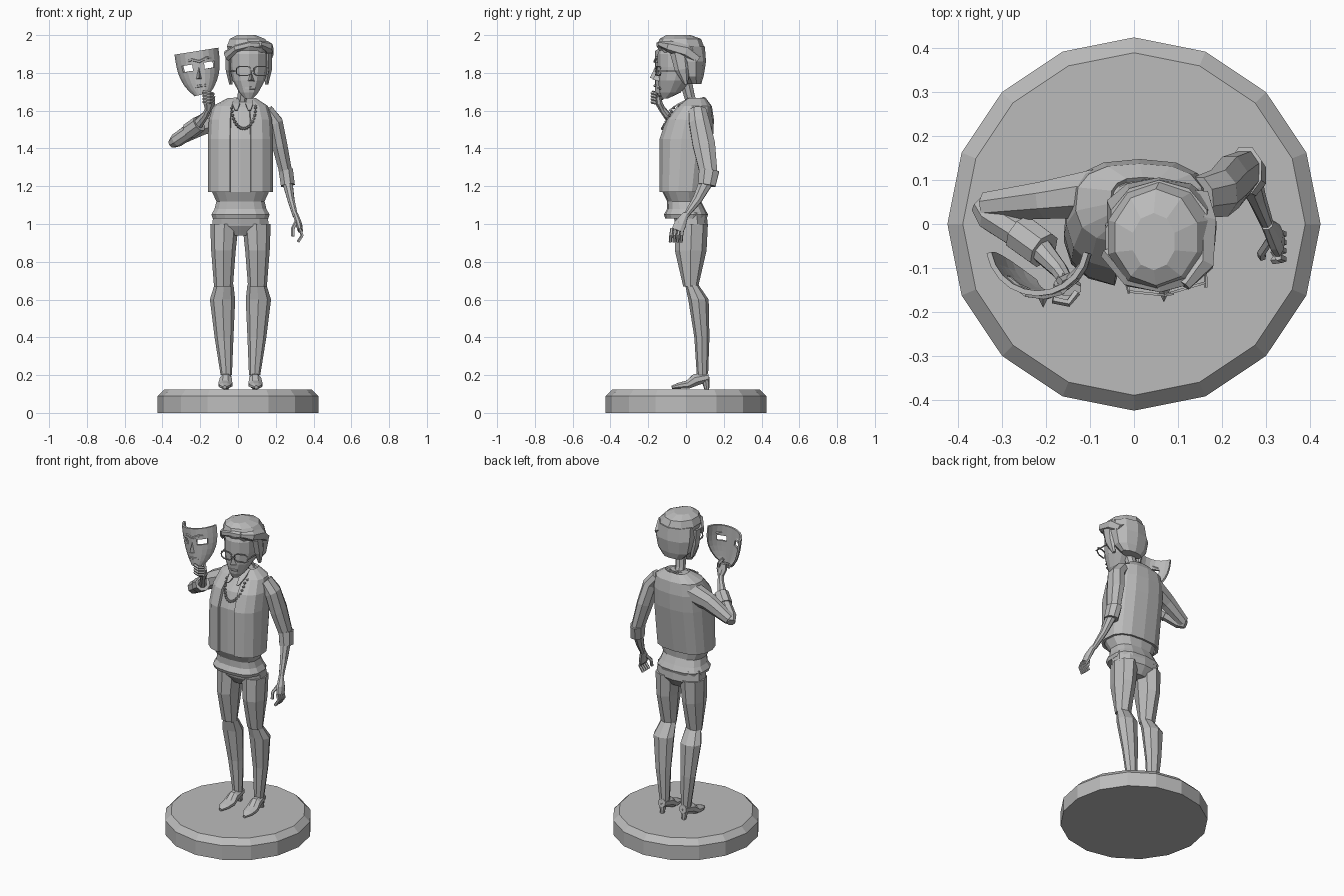
import bpy
import bmesh
from math import sin, cos, pi, copysign
from mathutils import Vector

if "Cube" in bpy.data.objects:
    bpy.data.objects.remove(bpy.data.objects["Cube"], do_unlink=True)

GREY = (.5, .5, .5, 1)
clay = bpy.data.materials.new("grey_clay")
clay.use_nodes = True
clay.diffuse_color = GREY
clay.node_tree.nodes["Principled BSDF"].inputs["Base Color"].default_value = GREY

SIDES = (("left", 1), ("right", -1))


def finish(name, bm, thickness=0):
    """Turn the bmesh into a named object, optionally thickened into a shell."""
    bmesh.ops.recalc_face_normals(bm, faces=bm.faces)
    mesh = bpy.data.meshes.new(name)
    bm.to_mesh(mesh)
    bm.free()
    mesh.materials.append(clay)
    obj = bpy.data.objects.new(name, mesh)
    bpy.context.collection.objects.link(obj)
    if thickness:
        shell = obj.modifiers.new("thickness", "SOLIDIFY")
        shell.thickness = thickness
        shell.offset = 0


def skin(name, rings, closed=True, thickness=0, holes=()):
    """Bridge rows of points; closed rows are capped, open rows form a sheet."""
    bm = bmesh.new()
    rows = [[bm.verts.new(point) for point in ring] for ring in rings]
    count = len(rows[0])
    for r, (low, high) in enumerate(zip(rows, rows[1:])):
        for i in range(count if closed else count - 1):
            if (r, i) not in holes:
                j = (i + 1) % count
                bm.faces.new((low[i], low[j], high[j], high[i]))
    if closed:
        bm.faces.new(rows[0])
        bm.faces.new(rows[-1])
    finish(name, bm, thickness)


def boxy(value, exponent):
    return copysign(abs(value) ** exponent, value)


def level(x, y, z, width, depth, sides=10, box=1, gap=0):
    """Horizontal ring starting at the front; a gap leaves the front open."""
    steps = sides + 1 if gap else sides
    angles = [gap + 2 * (pi - gap) * i / sides for i in range(steps)]
    return [Vector((x + width * boxy(sin(a), box), y - depth * boxy(cos(a), box), z)) for a in angles]


def loft(name, levels, **style):
    skin(name, [level(*row, **style) for row in levels])


def tube(name, stations, sides=8):
    """Sweep an ellipse along stations of x, y, z, half width and optional half depth."""
    points = [Vector(station[:3]) for station in stations]
    whole = (points[-1] - points[0]).normalized()
    guide = Vector((0, 1, 0)) if abs(whole.z) > .75 else Vector((0, 0, 1))
    rings = []
    for i, (point, station) in enumerate(zip(points, stations)):
        along = (points[min(i + 1, len(points) - 1)] - points[max(i - 1, 0)]).normalized()
        across = along.cross(guide).normalized() 
        deep = across.cross(along)
        turns = [2 * pi * (k + .5) / sides for k in range(sides)]
        rings.append([point + across * station[3] * cos(t) + deep * station[-1] * sin(t) for t in turns])
    skin(name, rings)


def wire(name, points, radius, sides=5):
    tube(name, [(*point, radius) for point in points], sides)


def nose(name, x, y, z, width, height):
    """Faceted wedge hanging from its bridge."""
    bm = bmesh.new()
    low = z - height
    corners = [(x, y, z), (x - width, y, low), (x + width, y, low), (x, y - width * 2, low + width / 2)]
    bmesh.ops.convex_hull(bm, input=[bm.verts.new(corner) for corner in corners])
    finish(name, bm)


def fingers(side, base, knuckle, tip, step):
    """Four bent fingers, each offset from the last by the step."""
    for i in range(4):
        shift = Vector(step) * i
        wire(f"{side}_finger_{i + 1}", [Vector(point) + shift for point in (base, knuckle, tip)], .009)


# Plinth with a bevelled rim
RIM = .425
DECK = .125
loft("plinth", [(0, 0, 0, RIM, RIM), (0, 0, .09, RIM, RIM), (0, 0, DECK, .39, .39)], sides=16)

# Legs and heeled shoes, mirrored about the hip line
HIP = .013
for side, m in SIDES:
    def leg_part(name, rows):
        loft(f"{side}_{name}", [(HIP + m * out, *row) for out, *row in rows], sides=8)

    leg_part("thigh", [(.09, .025, .67, .05, .04), (.09, .025, .86, .065, .084), (.085, .03, 1, .075, .086)])
    leg_part("calf", [(.075, .087, .2, .03, .03), (.087, .084, .4, .05, .04),
                      (.095, .066, .6, .067, .054), (.087, .03, .68, .05, .035)])
    leg_part("heel", [(.076, .11, DECK, .013, .013), (.076, .1, .19, .026, .024)])
    shoe = [(-.075, .135, .01), (-.04, .143, .034, .017), (.01, .15, .04, .024), (.05, .175, .034), (.12, .19, .026)]
    tube(f"{side}_shoe", [(HIP + m * (.08 - y / 20), y, *rest) for y, *rest in shoe])

# Hips, shirt and open jacket
loft("hips", [(HIP, .03, .94, .09, .05), (HIP, .03, .99, .155, .085), (HIP, .02, 1.06, .15, .09)], box=.8)
chest = [(HIP, -.02, 1.17, .165, .115), (HIP, 0, 1.45, .165, .135), (HIP, .02, 1.55, .16, .12),
         (HIP, .045, 1.62, .14, .085), (.02, .055, 1.66, .07, .045)]
hem = [(HIP, 0, 1.03, .15, .11), (HIP, 0, 1.05, .157, .117), (HIP, 0, 1.08, .14, .1), (HIP, -.01, 1.12, .13, .09)]
lining = [(x, y, z, width * .93, depth * .91) for x, y, z, width, depth in chest]
loft("shirt", hem + lining, sides=14, box=.75)
skin("jacket", [level(*row, sides=14, box=.75, gap=.23) for row in chest], closed=False, thickness=.016)

# Neck and collar
tube("neck", [(.02, .045, 1.6, .035), (.025, .02, 1.67, .03), (.035, 0, 1.75, .034)])
for side, m in SIDES:
    x = .025 + m * .035
    tube(f"{side}_collar_flap", [(x, .02, 1.665, .02, .006), (x, -.04, 1.635, .028, .006), (x, -.09, 1.6, .01, .005)], sides=4)

# Bead necklace hanging low at the front and passing behind the neck
bm = bmesh.new()
BEADS = 34
for i in range(BEADS):
    a = 2 * pi * i / BEADS
    forward, drop = (.06, .11) if sin(a) > 0 else (.16, .05)
    made = bmesh.ops.create_icosphere(bm, subdivisions=1, radius=.009)
    spot = Vector((.03 - .063 * cos(a), -.065 - forward * sin(a), 1.615 - drop * sin(a)))
    bmesh.ops.translate(bm, verts=made["verts"], vec=spot)
finish("bead_necklace", bm)

# Head and face
FACE = .057
loft("head", [(FACE, -.11, 1.665, .022, .016), (FACE, -.085, 1.695, .05, .055), (FACE, -.06, 1.76, .086, .088),
              (FACE, -.04, 1.83, .1, .11), (FACE, -.04, 1.9, .1, .11), (FACE, -.04, 1.95, .08, .09)], sides=12)
nose("nose", .068, -.138, 1.82, .02, .065)
wire("lips", [(.04, -.135, 1.72), (.064, -.145, 1.72), (.09, -.135, 1.72)], .007)

# Glasses with rounded rectangular frames
EYE_LINE = 1.81
for side, x, y, slant, hinge in (("right", .03, -.158, -.1, -.05), ("left", .124, -.145, .3, .162)):
    turns = [pi / 8 + pi * k / 4 for k in range(9)]
    outline = [(.04 * boxy(cos(t), .6), .025 * boxy(sin(t), .6)) for t in turns]
    wire(f"{side}_lens_frame", [(x + u, y + u * slant, EYE_LINE + v) for u, v in outline], .004, 4)
    wire(f"{side}_temple", [(x + copysign(.04, slant), y, EYE_LINE), (hinge, -.02, EYE_LINE)], .004)
wire("glasses_bridge", [(.064, -.163, EYE_LINE), (.09, -.158, EYE_LINE)], .004)

# Swept hair built from overlapping masses
loft("back_hair", [(FACE, .045, 1.74, .07, .035), (FACE, .035, 1.78, .108, .058),
                   (FACE, .03, 1.86, .125, .076), (FACE, 0, 1.94, .115, .1)])
loft("top_hair", [(FACE, -.025, 1.905, .11, .11), (FACE, -.03, 1.94, .122, .125), (.05, -.03, 1.98, .098, .11), (.045, -.04, 2, .05, .065)])
tube("side_curl", [(.115, -.14, 1.955, .015), (.155, -.09, 1.94, .03), (.16, 0, 1.915, .032, .04), (.145, .06, 1.87, .03)], sides=6)
tube("fringe", [(-.06, -.07, 1.89, .016, .03), (-.01, -.125, 1.93, .02), (.06, -.138, 1.95, .02), (.125, -.12, 1.945, .02)], sides=6)
for side, m in SIDES:
    x = FACE + m * .105
    tube(f"{side}_side_lock", [(x, -.035, 1.91, .02, .05), (x, -.02, 1.82, .02, .04), (x - m * .01, 0, 1.74, .01)], sides=6)

# Lowered left arm
tube("left_sleeve", [(.15, .06, 1.6, .04, .05), (.195, .07, 1.54, .045, .058), (.22, .095, 1.42, .044, .064), (.254, .12, 1.27, .036, .05)])
tube("left_cuff", [(.253, .122, 1.285, .041, .058), (.264, .11, 1.205, .04, .05)])
tube("left_forearm", [(.26, .11, 1.23, .03, .04), (.28, .06, 1.13, .02, .027), (.303, 0, 1.045, .015)])
tube("left_palm", [(.303, 0, 1.055, .015), (.322, -.03, 1, .018, .034), (.33, -.045, .965, .014, .034)])
fingers("left", (.328, -.075, .975), (.34, -.08, .94), (.318, -.083, .905), (0, .019, 0))
wire("left_thumb", [(.31, -.035, 1.015), (.29, -.065, .975), (.292, -.075, .935)], .01)

# Raised right arm
tube("right_sleeve", [(-.08, .07, 1.565, .06, .068), (-.2, .055, 1.52, .046, .056), (-.335, .04, 1.44, .035)])
tube("right_lower_sleeve", [(-.35, .045, 1.425, .025), (-.325, .02, 1.443, .038), (-.235, -.035, 1.505, .04)])
tube("right_cuff", [(-.26, -.02, 1.49, .045), (-.205, -.06, 1.53, .044)])
tube("right_forearm", [(-.22, -.05, 1.52, .03), (-.17, -.105, 1.58, .02), (-.155, -.13, 1.615, .017)])
tube("right_palm", [(-.157, -.125, 1.605, .018), (-.152, -.143, 1.64, .034, .02), (-.15, -.148, 1.675, .032, .016)])
fingers("right", (-.13, -.155, 1.64), (-.15, -.18, 1.645), (-.185, -.172, 1.65), (0, 0, .016))
wire("right_thumb", [(-.14, -.13, 1.66), (-.15, -.12, 1.69), (-.17, -.13, 1.715)], .01)

# Hand-held face mask: a curved sheet, wider upwards, with two eye openings
MASK_X, COLUMNS, ROWS = -.22, 10, 7
rows = []
for r in range(ROWS + 1):
    rise = r / ROWS
    width = .035 + .077 * (1 - (1 - rise) ** 3)
    row = []
    for i in range(COLUMNS + 1):
        bend = 1.4 * (2 * i / COLUMNS - 1)
        across = .03 * (1 - rise) + width * sin(bend)
        y = -.158 + width * (1 - cos(bend))
        row.append(Vector((MASK_X + across, y, 1.68 + .235 * rise + .16 * across)))
    rows.append(row)
skin("face_mask", rows, closed=False, thickness=.012, holes={(4, c) for c in (2, 3, 6, 7)})
nose("mask_nose", -.207, -.155, 1.85, .018, .085)
wire("mask_brow", [(-.29, -.125, 1.85), (-.245, -.16, 1.87), (-.205, -.165, 1.86), (-.165, -.155, 1.88), (-.13, -.115, 1.877)], .008)
wire("mask_lips", [(-.225, -.155, 1.727), (-.198, -.165, 1.732), (-.17, -.155, 1.735)], .008)
